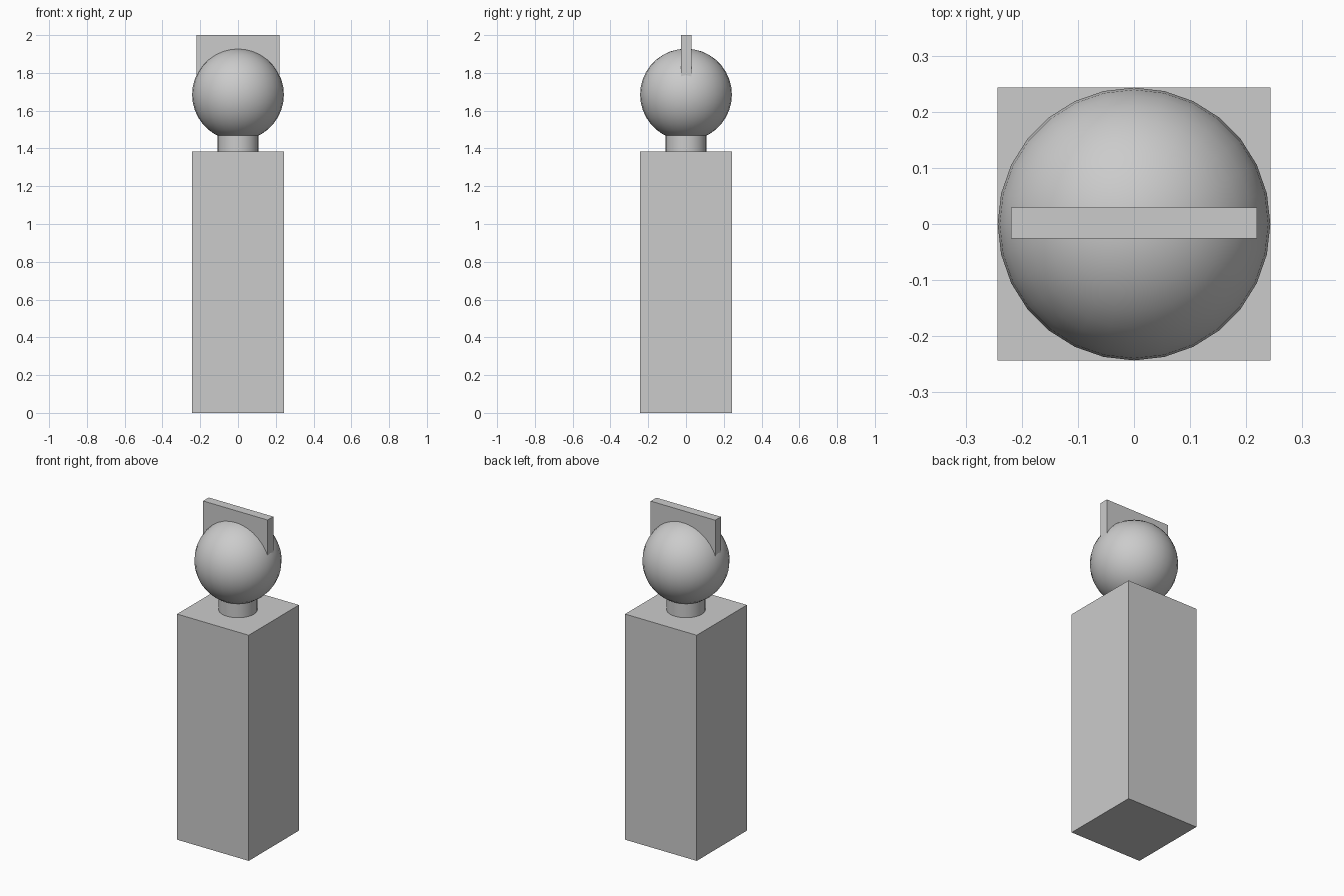
import bpy

# Remove the default cube
default = bpy.data.objects.get("Cube")
if default:
    bpy.data.objects.remove(default, do_unlink=True)

# Single grey material
grey = bpy.data.materials.new("plain_grey")
grey.use_nodes = True
colour = (0.6, 0.6, 0.6, 1.0)
grey.diffuse_color = colour
grey.node_tree.nodes["Principled BSDF"].inputs["Base Color"].default_value = colour

HALF = 0.243        # half width of the pedestal, also the ball radius
BODY_TOP = 1.383
BALL_Z = 1.685


def finish(name, smooth=False):
    obj = bpy.context.object
    obj.name = name
    obj.data.materials.append(grey)
    if smooth:
        bpy.ops.object.shade_smooth_by_angle()
    return obj


def box(name, size, bottom, y=0.0):
    bpy.ops.mesh.primitive_cube_add(size=1, location=(0, y, bottom + size[2] / 2))
    obj = finish(name)
    obj.scale = size
    bpy.ops.object.transform_apply(location=False, rotation=False, scale=True)


# Tall square pedestal
box("pedestal", (HALF * 2, HALF * 2, BODY_TOP), 0)

# Short round neck, sunk into the ball
neck_height = 0.12
bpy.ops.mesh.primitive_cylinder_add(
    vertices=32, radius=0.108, depth=neck_height,
    location=(0, 0, BODY_TOP + neck_height / 2))
finish("neck", True)

# Ball head
bpy.ops.mesh.primitive_uv_sphere_add(
    segments=28, ring_count=18, radius=HALF, location=(0, 0, BALL_Z))
finish("ball_head", True)

# Upright plate crossing the top of the ball
box("crest_plate", (0.438, 0.055, 0.22), 1.78, y=0.0015)
